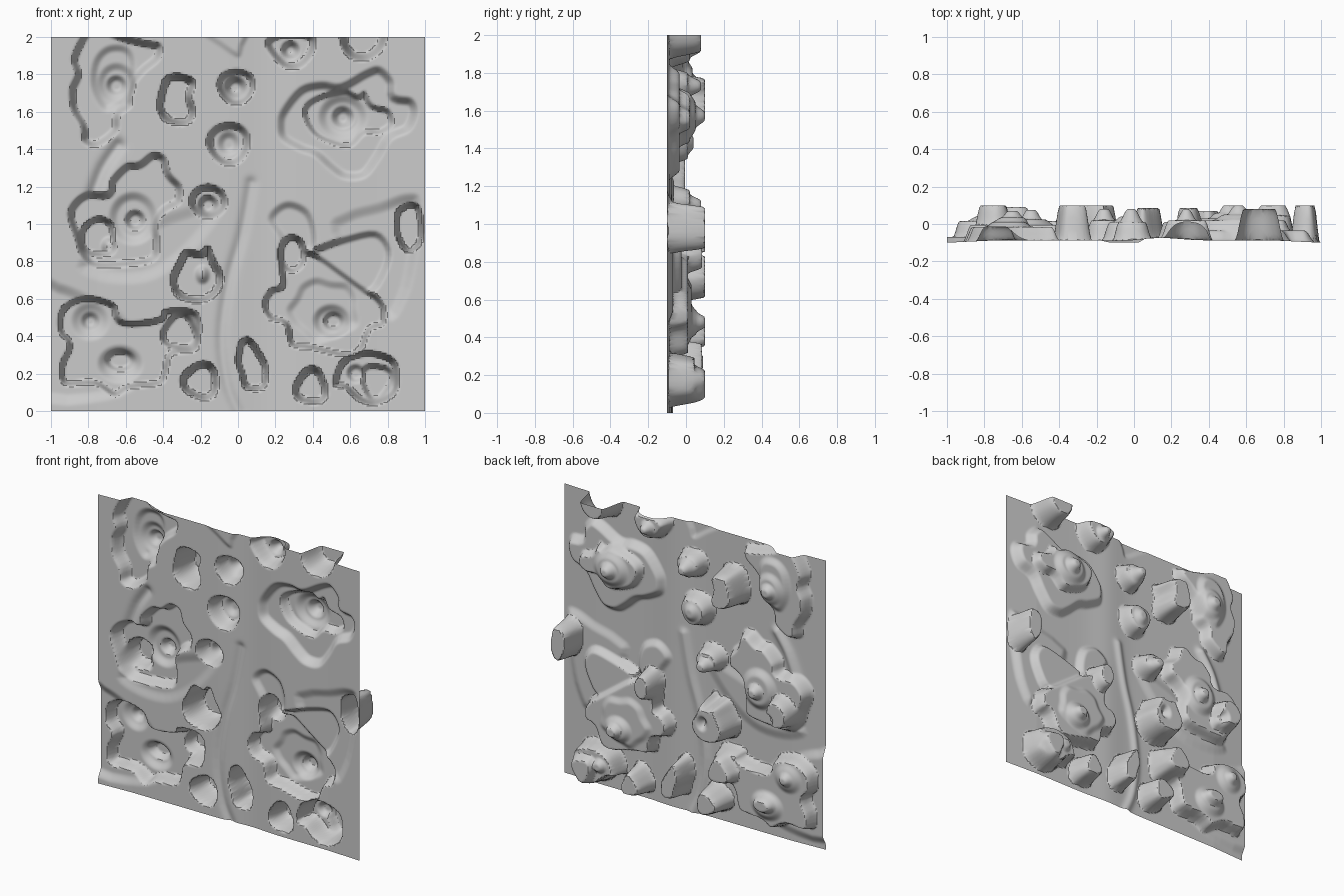
import bpy, bmesh, math
from mathutils import Vector

cube = bpy.data.objects.get("Cube")
if cube:
    bpy.data.objects.remove(cube, do_unlink=True)

N = 220           # grid cells per side
xs = [-1 + 2 * i / N for i in range(N + 1)]
# Background: forward at the side edges, gently set back right of the middle
ground = [-.1 + .012 * min(1, 4 * (1 - abs(x))) + .013 * math.exp(-((x - .15) / .14) ** 2) for x in xs]
depth = [list(ground) for _ in range(N + 1)]          # depth[row z][column x]


def spline(pts, closed=True, sub=4):
    """Catmull-Rom curve through a few control points."""
    n, out = len(pts), []
    for i in range(n if closed else n - 1):
        pick = (lambda k: pts[k % n]) if closed else (lambda k: pts[min(max(k, 0), n - 1)])
        a, b, c, d = (pick(i + k) for k in (-1, 0, 1, 2))
        for s in range(sub):
            t = s / sub
            out.append(tuple(0.5 * (2 * q + (r - p) * t + (2 * p - 5 * q + 4 * r - w) * t * t
                                    + (3 * q - p - 3 * r + w) * t ** 3)
                             for p, q, r, w in zip(a, b, c, d)))
    if not closed:
        out.append(pts[-1])
    return out


def cells(poly, pad):
    """Grid cells inside the padded bounds of a curve."""
    px, pz = [p[0] for p in poly], [p[1] for p in poly]
    clamp = lambda v: min(max(v, 0), N)
    i0, i1 = clamp(int((min(px) - pad + 1) * N / 2)), clamp(int((max(px) + pad + 1) * N / 2) + 1)
    j0, j1 = clamp(int((min(pz) - pad) * N / 2)), clamp(int((max(pz) + pad) * N / 2) + 1)
    for j in range(j0, j1 + 1):
        for i in range(i0, i1 + 1):
            yield i, j, xs[i], xs[j] + 1


def measure(segs, x, z):
    """Distance to the curve and whether the point is inside it."""
    best, inside = 9.0, False
    for ax, az, dx, dz, ll in segs:
        ux, uz = x - ax, z - az
        t = (ux * dx + uz * dz) / ll
        t = 0 if t < 0 else 1 if t > 1 else t
        ex, ez = ux - t * dx, uz - t * dz
        q = ex * ex + ez * ez
        if q < best:
            best = q
        if (az > z) != (az + dz > z) and x < ax + dx * uz / dz:
            inside = not inside
    return math.sqrt(best), inside


def segments(poly, closed):
    ends = poly[1:] + poly[:1] if closed else poly[1:]
    return [(a[0], a[1], b[0] - a[0], b[1] - a[1], max((b[0] - a[0]) ** 2 + (b[1] - a[1]) ** 2, 1e-9))
            for a, b in zip(poly, ends)]


def step(pts, level, wall=0.035):
    """Press the area inside an outline to a depth, with a sloped wall."""
    poly = spline(pts)
    segs = segments(poly, True)
    for i, j, x, z in cells(poly, wall):
        d, inside = measure(segs, x, z)
        s = ((d if inside else -d) + 0.15 * wall) / wall
        if s > 0:
            s = min(s, 1)
            s = s * s * (3 - 2 * s)
            depth[j][i] += (level - depth[j][i]) * s


def dome(cx, cz, rx, rz, level, wall, lobes=0, wobble=0.0):
    """Rounded or lobed bump."""
    pts = []
    for k in range(14):
        a = math.tau * k / 14
        r = 1 + wobble * math.sin(lobes * a + cx * 9)
        pts.append((cx + rx * r * math.cos(a), cz + rz * r * math.sin(a)))
    step(pts, level, wall)


def stem(pts, width, height):
    """Soft ridge along a path."""
    poly = spline(pts, False)
    segs = segments(poly, False)
    for i, j, x, z in cells(poly, width * 2):
        depth[j][i] += height * math.exp(-(measure(segs, x, z)[0] / width) ** 2 * 1.5)


# Leaves and stems
step([(-.24, 2.06), (-.1, 1.95), (0, 1.89), (.03, 1.95), (.05, 2.06)], -.1, .04)
step([(-1.1, .7), (-.95, .68), (-.8, .62), (-.6, .5), (-.5, .2), (-.7, .06), (-1.1, .1)], -.07, .07)
step([(-.85, .8), (-.75, .7), (-.5, .69), (-.3, .8), (-.12, 1.0), (-.06, 1.14), (-.3, 1.08), (-.5, 1.0)], -.072, .08)
step([(.5, .95), (.58, 1.06), (.75, 1.11), (.9, 1.16), (.98, 1.12), (.96, .85), (.9, .6), (.78, .5)], -.068, .07)
stem([(.07, 1.22), (.02, .95), (-.05, .7), (-.09, .4), (-.06, .15), (0, 0)], .035, .015)
stem([(-.64, 1.42), (-.72, 1.3), (-.78, 1.15)], .04, .025)

# Upper left flower
step([(-.8, 2.04), (-.85, 1.98), (-.89, 1.88), (-.87, 1.8), (-.9, 1.72), (-.89, 1.61), (-.84, 1.52),
      (-.83, 1.44), (-.77, 1.41), (-.7, 1.44), (-.64, 1.5), (-.63, 1.58), (-.57, 1.63), (-.56, 1.73),
      (-.5, 1.81), (-.42, 1.88), (-.41, 1.96), (-.5, 1.98), (-.62, 2.01), (-.7, 2.04)], -.015, .045)
step([(-.79, 1.76), (-.77, 1.88), (-.7, 1.95), (-.6, 1.95), (-.55, 1.88), (-.56, 1.75), (-.6, 1.65),
      (-.7, 1.6), (-.76, 1.66)], .012, .05)
dome(-.65, 1.75, .1, .11, .035, .05)
dome(-.65, 1.74, .055, .055, .07, .04)

# Middle left flower
step([(-.91, 1.05), (-.87, .92), (-.84, .83), (-.77, .77), (-.63, .77), (-.45, .8), (-.42, .9),
      (-.43, 1.0), (-.38, 1.07), (-.31, 1.11), (-.3, 1.2), (-.36, 1.27), (-.39, 1.36), (-.46, 1.38),
      (-.53, 1.33), (-.6, 1.32), (-.68, 1.24), (-.7, 1.17), (-.8, 1.17), (-.87, 1.13)], -.005, .045)
dome(-.56, 1.03, .13, .14, .025, .06)
dome(-.55, 1.02, .055, .055, .075, .04)
step([(-.85, .92), (-.82, 1.0), (-.74, 1.04), (-.67, 1.0), (-.66, .9), (-.71, .83), (-.81, .84)], .1, .035)
dome(-.69, .88, .04, .05, .05, .04)

# Lower left flower cluster
step([(-.95, .54), (-.87, .6), (-.77, .61), (-.66, .57), (-.63, .49), (-.53, .48), (-.42, .5),
      (-.39, .54), (-.28, .55), (-.21, .51), (-.2, .41), (-.23, .32), (-.35, .3), (-.38, .2),
      (-.42, .14), (-.58, .12), (-.66, .08), (-.77, .14), (-.93, .14), (-.95, .25), (-.91, .35),
      (-.96, .43)], .015)
dome(-.79, .48, .1, .1, .04, .06)
dome(-.79, .48, .05, .05, .075, .04)
dome(-.63, .25, .12, .1, .045, .06)
dome(-.63, .27, .08, .06, .09, .035)
dome(-.31, .42, .1, .1, .1, .035, 3, .1)

# Upper right flower
step([(.21, 1.53), (.23, 1.61), (.33, 1.73), (.45, 1.76), (.55, 1.75), (.68, 1.82), (.76, 1.84),
      (.83, 1.77), (.84, 1.69), (.93, 1.67), (.96, 1.6), (.92, 1.5), (.82, 1.45), (.76, 1.35),
      (.68, 1.25), (.57, 1.24), (.49, 1.29), (.41, 1.36), (.33, 1.39), (.23, 1.45)], -.035, .055)
step([(.35, 1.57), (.36, 1.64), (.44, 1.69), (.57, 1.72), (.64, 1.69), (.68, 1.71), (.72, 1.64),
      (.81, 1.61), (.83, 1.53), (.76, 1.48), (.68, 1.48), (.6, 1.41), (.49, 1.43), (.4, 1.48)], .02, .035)
dome(.56, 1.57, .13, .12, .05, .06)
dome(.56, 1.57, .06, .06, .1, .05)

# Lower right flower: two back petals, main bloom, centre
step([(.16, 1.02), (.2, 1.09), (.28, 1.12), (.38, 1.07), (.42, .95), (.4, .85), (.25, .82), (.22, .92)], -.05, .05)
step([(.4, .85), (.45, .89), (.57, .93), (.74, .96), (.82, .86), (.79, .73), (.7, .62), (.5, .65)], -.025, .045)
step([(.13, .57), (.17, .65), (.23, .68), (.22, .8), (.3, .87), (.42, .84), (.55, .75), (.66, .67),
      (.74, .62), (.79, .55), (.78, .46), (.71, .43), (.66, .32), (.57, .29), (.39, .33), (.28, .35),
      (.25, .46), (.17, .49)], .01)
dome(.46, .54, .19, .17, .03, .05, 5, .08)
dome(.5, .48, .1, .09, .06, .05)
dome(.51, .48, .055, .05, .1, .03)
dome(.29, .84, .075, .1, .085, .035)

# Flat-topped buds
step([(-.43, 1.62), (-.42, 1.7), (-.39, 1.78), (-.34, 1.8), (-.27, 1.79), (-.23, 1.75), (-.25, 1.68),
      (-.23, 1.6), (-.26, 1.54), (-.33, 1.53), (-.4, 1.56)], .1, .04)
step([(-.36, .7), (-.32, .8), (-.28, .86), (-.2, .85), (-.16, .88), (-.12, .8), (-.08, .71),
      (-.12, .62), (-.21, .58), (-.32, .61)], .1, .04)
dome(-.19, .73, .04, .05, .06, .05)
step([(-.01, .27), (.01, .37), (.06, .39), (.11, .33), (.16, .23), (.14, .12), (.04, .12), (.01, .2)], .085, .035)
step([(.84, 1.0), (.85, 1.07), (.91, 1.11), (.97, 1.09), (.99, .95), (.96, .87), (.9, .85), (.85, .92)], .1, .03)
step([(.51, .14), (.54, .25), (.6, .3), (.71, .32), (.83, .28), (.86, .19), (.84, .09), (.73, .03),
      (.64, .06), (.57, .12)], .045, .035)
dome(.74, .16, .09, .1, .1, .035, 3, .1)
dome(.63, .2, .05, .05, .08, .035)
dome(-.2, .16, .1, .1, .08, .04, 3, .08)
dome(.39, .13, .09, .1, .07, .04, 3, .1)

# Pointed buds: a short drum with a rounded tip
dome(-.01, 1.735, .1, .095, .01, .035, 3, .04)
dome(-.015, 1.73, .06, .06, .08, .05)
dome(-.05, 1.43, .115, .115, .01, .045, 3, .04)
dome(-.05, 1.43, .06, .065, .04, .05)
dome(-.16, 1.12, .1, .09, .02, .04)
dome(-.16, 1.1, .055, .055, .08, .04)
step([(.15, 1.95), (.18, 2.01), (.28, 2.03), (.4, 2.01), (.41, 1.93), (.34, 1.84), (.24, 1.84)], .02, .045)
dome(.28, 1.93, .05, .05, .08, .045)
step([(.55, 1.97), (.57, 2.06), (.78, 2.06), (.78, 1.95), (.7, 1.88), (.6, 1.89)], .08, .05)

# Relief panel: a grid pushed to the sculpted depths
bm = bmesh.new()
bmesh.ops.create_grid(bm, x_segments=N, y_segments=N, size=1)
for v in bm.verts:
    i, j = round((v.co.x + 1) * N / 2), round((v.co.y + 1) * N / 2)
    v.co = Vector((xs[i], min(max(depth[j][i], -.1), .1), xs[j] + 1))
mesh = bpy.data.meshes.new("relief_panel")
bm.to_mesh(mesh)
bm.free()
panel = bpy.data.objects.new("relief_panel", mesh)
bpy.context.collection.objects.link(panel)

# Plain grey finish
grey = bpy.data.materials.new("plain_grey")
grey.use_nodes = True
colour = (0.6, 0.6, 0.6, 1)
grey.diffuse_color = colour
grey.node_tree.nodes["Principled BSDF"].inputs["Base Color"].default_value = colour
mesh.materials.append(grey)

bpy.ops.object.select_all(action='DESELECT')
panel.select_set(True)
bpy.context.view_layer.objects.active = panel
bpy.ops.object.shade_smooth_by_angle(angle=math.radians(35))
